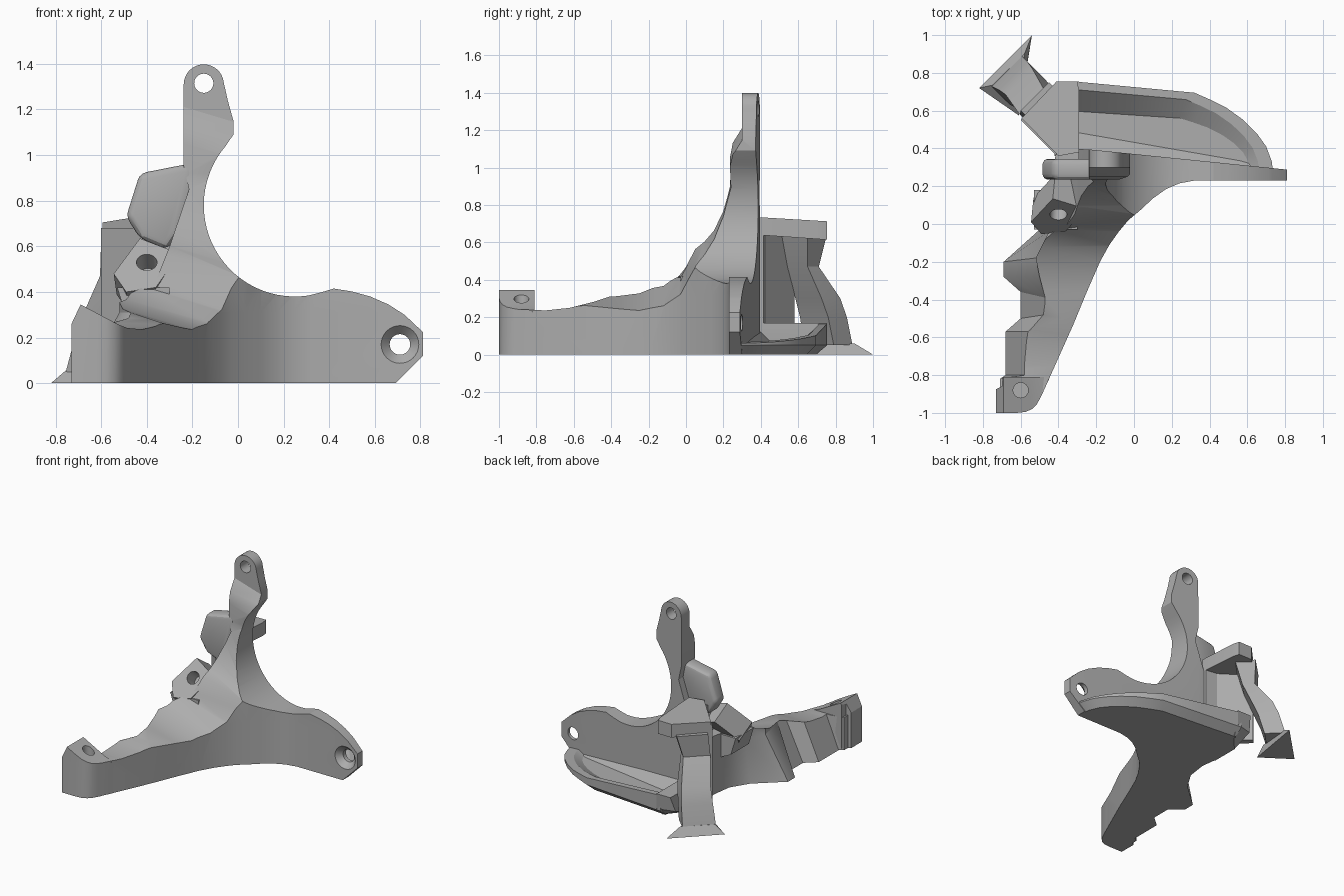
import bpy, bmesh
from math import sin, cos, radians
from mathutils import Vector

if "Cube" in bpy.data.objects:
    bpy.data.objects.remove(bpy.data.objects["Cube"])

grey = bpy.data.materials.new("plain grey")
grey.use_nodes = True
grey.diffuse_color = (0.42, 0.42, 0.42, 1)
grey.node_tree.nodes["Principled BSDF"].inputs["Base Color"].default_value = grey.diffuse_color


def make(name, loops):
    """Skin a stack of closed loops and cap both ends."""
    bm = bmesh.new()
    rings = [[bm.verts.new(p) for p in loop] for loop in loops]
    n = len(rings[0])
    for a, b in zip(rings, rings[1:]):
        for i in range(n):
            j = (i + 1) % n
            bm.faces.new((a[i], a[j], b[j], b[i]))
    bm.faces.new(rings[0][::-1])
    bm.faces.new(rings[-1])
    bmesh.ops.recalc_face_normals(bm, faces=bm.faces)
    mesh = bpy.data.meshes.new(name)
    bm.to_mesh(mesh)
    bm.free()
    mesh.materials.append(grey)
    ob = bpy.data.objects.new(name, mesh)
    bpy.context.collection.objects.link(ob)
    return ob


def prism(name, pts, place, lo, hi):
    return make(name, [[place(a, b, t) for a, b in pts] for t in (lo, hi)])


def along_x(a, b, t): return (t, a, b)
def along_y(a, b, t): return (a, t, b)
def along_z(a, b, t): return (a, b, t)
def sheared_x(a, b, t): return (t, a, b - 0.3 * (t + 0.4))


def rod(name, base, tip, r1, r2, sides=32):
    base, tip = Vector(base), Vector(tip)
    turn = (tip - base).to_track_quat('Z', 'Y')
    ring = [Vector((cos(radians(360 * i / sides)), sin(radians(360 * i / sides)), 0))
            for i in range(sides)]
    return make(name, [[c + turn @ (v * r) for v in ring] for c, r in ((base, r1), (tip, r2))])


def apply_all(ob):
    bpy.ops.object.select_all(action='DESELECT')
    ob.select_set(True)
    bpy.context.view_layer.objects.active = ob
    for m in list(ob.modifiers):
        bpy.ops.object.modifier_apply(modifier=m.name)


def combine(ob, tool, how, keep=False):
    m = ob.modifiers.new("cut", 'BOOLEAN')
    m.operation, m.object, m.solver = how, tool, 'EXACT'
    apply_all(ob)
    if not keep:
        bpy.data.objects.remove(tool)


def arc(cx, cy, r, a0, a1, n):
    steps = [radians(a0 + (a1 - a0) * i / n) for i in range(n + 1)]
    return [(cx + r * cos(a), cy + r * sin(a)) for a in steps]


# Main body: footprint with a leaning rear flank, cut by front and side outlines
plate_side = [(-.42, .4), (-.24, .395), (.81, .288), (.81, .23), (.32, .23), (.24, .215),
              (.17, .185), (.1, .135), (.03, .07), (-.03, .02), (-.08, -.04), (-.13, -.11),
              (-.18, -.2), (-.25, -.36), (-.32, -.53), (-.49, -.91), (-.52, -.96),
              (-.57, -.985), (-.71, -.985), (-.71, -.82)]
flank_low = [(-.68, -.8), (-.68, -.57), (-.6, -.5), (-.6, -.36), (-.69, -.28),
             (-.69, -.2), (-.5, -.03), (-.42, .1), (-.4, .25)]
flank_top = [(-.55, -.8), (-.54, -.57), (-.47, -.48), (-.47, -.39), (-.5, -.28),
             (-.52, -.18), (-.45, -.04), (-.42, .1), (-.4, .25)]
body = make("main_body", [[(x, y, z) for x, y in plate_side + flank]
                          for flank, z in ((flank_low, 0), (flank_top, .31), (flank_top, 1.6))])
front = ([(-.9, -.1), (.59, -.1), (.815, .125), (.815, .22), (.73, .3), (.66, .345),
          (.58, .38), (.5, .402), (.42, .415), (.36, .397)]
         + arc(.25, .78, .4, 278, 140, 28)
         + [(-.02, 1.09), (-.02, 1.15), (-.045, 1.24)]
         + arc(-.15, 1.31, .088, 5, 180, 16)
         + [(-.24, .96), (-.215, .85), (-.3, .6), (-.36, .45), (-.5, .38), (-.9, .35)])
combine(body, prism("front_cut", front, along_y, -1.5, 1), 'INTERSECT')
side = [(-1.1, .24), (-.8, .225), (-.54, .285), (-.35, .29), (-.25, .295), (-.12, .34),
        (-.03, .42), (.05, .59), (.1, .635), (.15, .7), (.2, .815), (.24, .97),
        (.235, 1.1), (.25, 1.18), (.3, 1.26), (.3, 1.7), (.6, 1.7), (.6, -.6), (-1.1, -.6)]
combine(body, prism("side_cut", side, sheared_x, -1, 1), 'INTERSECT')
cap = [(-1.1, .25), (-.75, .236), (-.62, .25), (-.5, .28), (-.38, .32), (-.28, .325),
       (-.12, .4), (-.03, .48), (.06, 1.7), (.6, 1.7), (.6, -.6), (-1.1, -.6)]
combine(body, prism("height_cut", cap, along_x, -1, 1), 'INTERSECT')

# Raised mounting pad at the end of the arm
pad = prism("arm_end_pad", [(-.73, 0), (-.73, .26), (-.69, .345), (-.52, .255),
                            (-.4, .21), (-.4, 0)], along_y, -1.01, -.81)
pad_plan = [(-.74, -1), (-.62, -1), (-.575, -.995), (-.54, -.98), (-.515, -.955),
            (-.495, -.92), (-.44, -.8), (-.695, -.8), (-.7, -.86), (-.74, -.88)]
combine(pad, prism("pad_cut", pad_plan, along_z, -.1, .5), 'INTERSECT')

# Screw holes
hole = rod("hole", (-.6, -.88, .1), (-.6, -.88, .6), .04, .04)
combine(body, hole, 'DIFFERENCE', keep=True)
combine(pad, hole, 'DIFFERENCE')
combine(body, rod("hole", (.71, 0, .17), (.71, .6, .17), .045, .045), 'DIFFERENCE')
combine(body, rod("hole", (.71, .22, .17), (.71, .27, .17), .092, .045), 'DIFFERENCE')
combine(body, rod("hole", (-.15, 0, 1.315), (-.15, .6, 1.315), .042, .042), 'DIFFERENCE')

# Tilted screw boss beside the web, on a short strut
boss_face = [(-.545, .48), (-.43, .635), (-.3, .585), (-.29, .52), (-.36, .42), (-.49, .4)]
boss = make("tilted_boss", [[(x + d * .1, .05 + (z - .53) * .8 + d, z - d * .7)
                             for x, z in boss_face] for d in (0, .13)])
bore = Vector((-.4, .05, .53))
drill = Vector((-.05, -.78, .62))
combine(boss, rod("hole", bore - drill * .1, bore + drill * .1, .045, .045), 'DIFFERENCE')
prism("boss_strut", [(-.53, .42), (-.49, .29), (-.3, .2), (-.3, .42)], along_y, -.03, .18)

# Ear on the side of the upright
ear = prism("side_ear", [(-.2, .965), (-.43, .92), (-.49, .73), (-.43, .635),
                         (-.31, .585), (-.26, .66), (-.2, .85)], along_y, .235, .345)
bev = ear.modifiers.new("round", 'BEVEL')
bev.width, bev.segments = .03, 3
apply_all(ear)

# Curved tray behind the plate: bottom, outer wall, rim, inner slope and floor
CX, CY = -.32, .33
rim = [(.735, .28), (.73, .33), (.7, .41), (.65, .48), (.58, .55), (.49, .615),
       (.4, .66), (.32, .695), (0, .725), (-.32, .755), (-.32, .28)]


def tray_loop(sx, sy, z):
    pts = [(CX + (x - CX) * sx, CY + (y - CY) * sy) for x, y in rim]
    return [(x, y, z(x)) for x, y in pts]


def rim_height(x):
    return .06 + .1 * (.735 - x)


make("tray", [tray_loop(.95, .86, lambda x: 0), tray_loop(1, 1, lambda x: .05),
              tray_loop(1, 1, rim_height), tray_loop(.93, .9, rim_height),
              tray_loop(.88, .63, lambda x: .04)])
make("tray_fillet", [[(-.33, .5, .03), (-.33, .34, .03), (-.33, .34, .15), (-.33, .385, .14)],
                     [(.65, .33, .03), (.65, .26, .03), (.65, .26, .05), (.65, .3, .045)]])

# Bracket at the tray end: base block, slanted panel and shelf
make("bracket_base", [[(-.42, .36, 0), (-.3, .36, 0), (-.3, .7, 0), (-.42, .56, 0)],
                      [(-.42, .36, .06), (-.29, .36, .06), (-.29, .755, .06), (-.42, .72, .06)],
                      [(-.42, .36, .17), (-.29, .36, .17), (-.29, .755, .17), (-.4, .755, .17)]])
prism("bracket_post", [(-.42, .34), (-.29, .34), (-.29, .415), (-.4, .43)], along_z, .1, .7)
prism("bracket_panel", [(-.41, .36), (-.6, .55), (-.57, .58), (-.37, .42)], along_z, .12, .68)
shelf_plan = [(-.595, .56), (-.41, .755), (-.3, .755), (-.29, .7), (-.29, .38), (-.4, .36)]
make("bracket_shelf", [[(x, y, .64 - .07 * (y - .38)) for x, y in shelf_plan],
                       [(x, y, .735 - .06 * (y - .38) + .1 * min(0, x + .4)) for x, y in shelf_plan]])

# Bent square prop: centre x, y, z, half width, half thickness
prop = [(-.475, .625, .63, .075, .05), (-.51, .615, .47, .065, .03), (-.56, .705, .3, .07, .05),
        (-.59, .735, .2, .075, .05), (-.625, .76, .05, .08, .05)]
make("bent_prop", [[(x + i * w + j * t, y + i * w - j * t, z)
                    for i, j in ((-1, -1), (1, -1), (1, 1), (-1, 1))]
                   for x, y, z, w, t in prop])

# Flared three-cornered foot under the prop
make("prop_foot", [[(-.82, .72, 0), (-.54, 1, 0), (-.61, .575, 0)],
                   [(-.75, .735, .06), (-.58, .9, .06), (-.6, .65, .06)]])

# Smooth curves, keep edges crisp
bpy.ops.object.select_all(action='DESELECT')
for ob in bpy.context.scene.objects:
    if ob.type == 'MESH' and ob.data.materials and ob.data.materials[0] == grey:
        ob.select_set(True)
        bpy.context.view_layer.objects.active = ob
bpy.ops.object.shade_smooth_by_angle(angle=radians(25))
